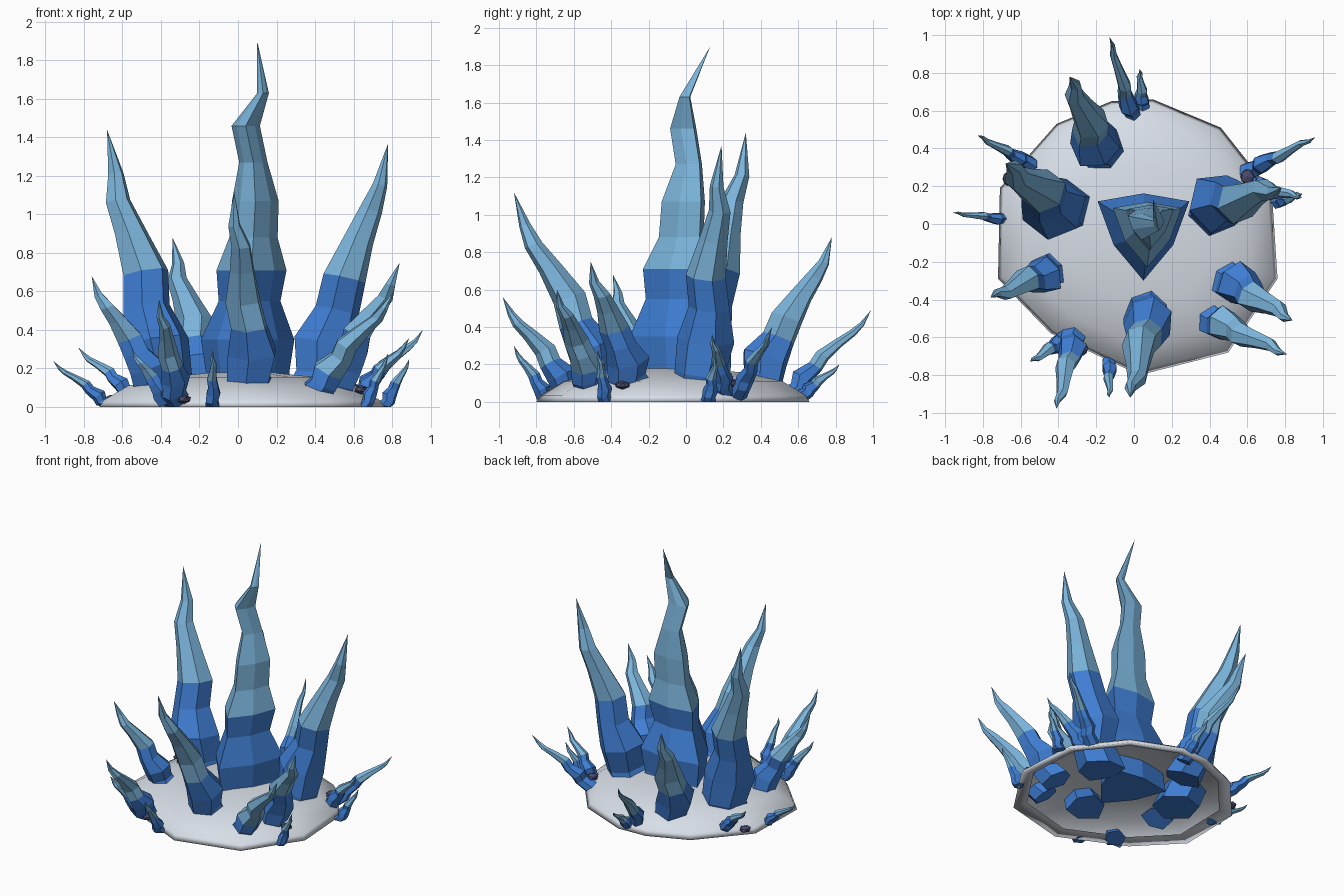
import bpy, bmesh, math, random
from mathutils import Vector

random.seed(4)
if "Cube" in bpy.data.objects:
    bpy.data.objects.remove(bpy.data.objects["Cube"], do_unlink=True)


def material(name, r, g, b):
    m = bpy.data.materials.new(name)
    m.use_nodes = True
    m.diffuse_color = (r, g, b, 1)
    shader = m.node_tree.nodes["Principled BSDF"]
    shader.inputs["Base Color"].default_value = (r, g, b, 1)
    shader.inputs["Roughness"].default_value = 0.8
    return m


SNOW = material("pale grey", 0.71, 0.76, 0.83)
DEEP = material("deep blue", 0.05, 0.21, 0.66)
ICE = material("ice blue", 0.2, 0.46, 0.71)
STONE = material("slate purple", 0.07, 0.07, 0.16)


def finish(name, bm, mats):
    for v in bm.verts:
        v.co.z = max(v.co.z, 0)
    bmesh.ops.recalc_face_normals(bm, faces=bm.faces)
    mesh = bpy.data.meshes.new(name)
    bm.to_mesh(mesh)
    bm.free()
    for m in mats:
        mesh.materials.append(m)
    ob = bpy.data.objects.new(name, mesh)
    bpy.context.collection.objects.link(ob)
    return ob


def bridge(bm, low, high, mat=0):
    n = len(low)
    for i in range(n):
        j = (i + 1) % n
        bm.faces.new((low[i], low[j], high[j], high[i])).material_index = mat


def crystal(name, centres, radii, axis, split, corners):
    """Loft rings along the centres; the faces from ring 'split' up are ice blue."""
    bm = bmesh.new()
    turn = axis.to_track_quat('Z', 'Y')
    rings = []
    for c, r in zip(centres[:-1], radii):
        ring = []
        for k, f in enumerate(corners):
            a = math.radians(30) + math.tau * k / len(corners)
            ring.append(bm.verts.new(c + turn @ Vector((math.cos(a), math.sin(a), 0)) * r * f))
        rings.append(ring)
    bm.faces.new(rings[0])
    for i in range(len(rings) - 1):
        bridge(bm, rings[i], rings[i + 1], int(i >= split))
    tip = bm.verts.new(centres[-1])
    top = rings[-1]
    for i in range(len(top)):
        bm.faces.new((top[i], top[(i + 1) % len(top)], tip)).material_index = 1
    return finish(name, bm, (DEEP, ICE))


# Snow mound: an open shell with an inner lip, lofted from an irregular rim
rim = [(.1, .66), (.46, .51), (.73, .17), (.76, -.29), (.5, -.68), (.03, -.8),
       (-.44, -.58), (-.72, -.29), (-.71, .19), (-.41, .53), (-.12, .65)]
mid = Vector((.02, -.06, 0))
bm = bmesh.new()
last = None
for s, z in [(.88, .025), (1, 0), (.97, .035), (.8, .11), (.52, .155), (.22, .178)]:
    ring = [bm.verts.new(mid + (Vector((x, y, 0)) - mid) * s + Vector((0, 0, z))) for x, y in rim]
    if last:
        bridge(bm, last, ring)
    last = ring
bm.faces.new(last)
mound = finish("snow_mound", bm, (SNOW,))
for f in mound.data.polygons:
    f.use_smooth = True

# Central crystal with a three-cornered section, one corner to the front
spine = [(.05, -.02, .03), (.05, -.02, .18), (.05, -.02, .35), (.06, -.03, .55), (.07, -.02, .71),
         (.08, 0, .88), (.09, .01, 1.07), (.08, .03, 1.27), (.04, 0, 1.46), (.13, 0, 1.63),
         (.1, .13, 1.9)]
girth = [.27, .25, .28, .185, .21, .145, .14, .085, .085, .035]
crystal("central_crystal", [Vector(p) for p in spine], girth, Vector((0, 0, 1)), 4,
        [.65, 1, .65, 1, .65, 1])

# Outer crystals: rise, outward reach and relative width of each ring
RISE = [-.14, 0, .14, .28, .42, .58, .71, .82, 1]
REACH = [-.2, 0, .05, .24, .33, .55, .75, .87, 1]
WIDTHS = [1, .88, 1, .72, .7, .5, .38, .24]


def outer_crystal(name, base, tip, radius, split=4):
    base, tip = Vector(base), Vector(tip)
    d = tip - base
    side = d.cross(Vector((0, 0, 1))).normalized()
    centres = []
    for i, (t, h) in enumerate(zip(RISE, REACH)):
        sway = 0 if i == len(RISE) - 1 else radius * .12 * math.sin(i * 1.9)
        centres.append(base + Vector((d.x * h, d.y * h, d.z * t)) + side * sway)
    corners = [random.uniform(.88, 1.15) for _ in range(6)]
    crystal(name + "_crystal", centres, [w * radius for w in WIDTHS],
            d + Vector((0, 0, d.length * .3)), split, corners)


# Large crystals
outer_crystal("tall_right", (-.4, .08, .16), (-.68, .32, 1.44), .18)
outer_crystal("tall_left", (.44, .1, .16), (.78, .19, 1.37), .155)
outer_crystal("front", (.08, -.47, .15), (-.02, -.92, 1.12), .13, 3)
outer_crystal("back", (-.18, .4, .13), (-.34, .78, .88), .13, 3)

# Medium crystals
outer_crystal("front_right_medium", (-.46, -.26, .13), (-.76, -.39, .68), .1)
outer_crystal("front_left_upper", (.53, -.3, .13), (.84, -.51, .75), .11)
outer_crystal("front_left_lower", (.45, -.52, .12), (.81, -.69, .6), .085, 2)
outer_crystal("front_right_rim", (-.33, -.64, .07), (-.41, -.98, .56), .08, 3)
outer_crystal("back_rim", (-.02, .6, .07), (-.13, .99, .49), .055, 3)

# Small crystals around the rim
outer_crystal("front_right_small", (-.4, -.63, .06), (-.55, -.73, .3), .05)
outer_crystal("front_small", (-.13, -.76, .03), (-.13, -.92, .3), .042)
outer_crystal("back_small", (.04, .65, .05), (.03, .82, .2), .042, 3)
outer_crystal("right_back_small", (-.59, .34, .09), (-.83, .47, .31), .042)
outer_crystal("right_small", (-.71, .03, .03), (-.96, .06, .24), .033)
outer_crystal("left_back_small", (.66, .31, .08), (.96, .46, .4), .05)
outer_crystal("left_small", (.66, .2, .08), (.89, .14, .36), .055)
outer_crystal("left_low", (.78, .13, .03), (.89, .16, .25), .042)
outer_crystal("left_front_small", (.68, -.44, .03), (.78, -.47, .28), .04)

# Loose pebbles
for n, (x, y, z) in enumerate([(.64, -.34, .09), (-.28, -.66, .04),
                               (-.66, .24, .04), (.6, .25, .1)]):
    bm = bmesh.new()
    bmesh.ops.create_icosphere(bm, subdivisions=1, radius=.04)
    bmesh.ops.scale(bm, vec=(1, 1.1, .6), verts=bm.verts)
    bmesh.ops.translate(bm, vec=(x, y, z), verts=bm.verts)
    finish("pebble_%d" % (n + 1), bm, (STONE,))
